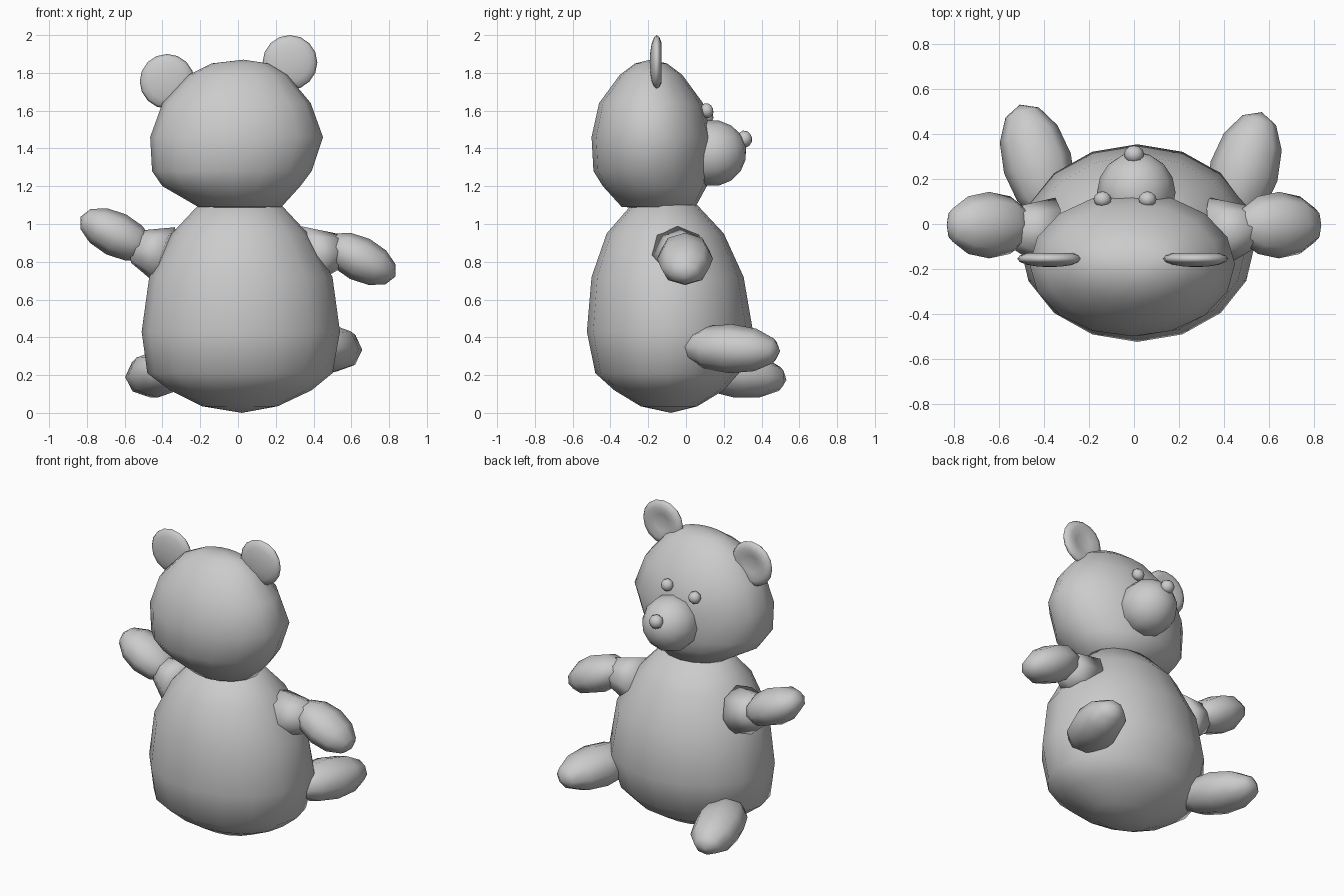
import bpy, bmesh
from math import pi, cos, sin
from mathutils import Matrix, Vector

if "Cube" in bpy.data.objects:
    bpy.data.objects.remove(bpy.data.objects["Cube"])


def finish(bm, name):
    bmesh.ops.recalc_face_normals(bm, faces=bm.faces)
    for f in bm.faces:
        f.smooth = True
    mesh = bpy.data.meshes.new(name)
    bm.to_mesh(mesh)
    bm.free()
    obj = bpy.data.objects.new(name, mesh)
    bpy.context.collection.objects.link(obj)
    return obj


def loft(name, bottom, rings, top, n=16):
    """Skin elliptical rings given as (z, x min, x max, y min, y max)."""
    bm = bmesh.new()
    loops = []
    for z, x0, x1, y0, y1 in rings:
        loops.append([bm.verts.new(((x0 + x1) / 2 + (x1 - x0) / 2 * cos(2 * pi * i / n),
                                    (y0 + y1) / 2 + (y1 - y0) / 2 * sin(2 * pi * i / n), z))
                      for i in range(n)])
    low, high = bm.verts.new(bottom), bm.verts.new(top)
    for i in range(n):
        j = (i + 1) % n
        for a, b in zip(loops, loops[1:]):
            bm.faces.new((a[i], a[j], b[j], b[i]))
        bm.faces.new((low, loops[0][j], loops[0][i]))
        bm.faces.new((high, loops[-1][i], loops[-1][j]))
    return finish(bm, name)


def blob(name, center, size, direction=(1, 0, 0), segs=8, rings=6, dish=False):
    """Ellipsoid whose long axis (local x) follows direction."""
    bm = bmesh.new()
    bmesh.ops.create_uvsphere(bm, u_segments=segs, v_segments=rings, radius=1)
    bm.transform(Matrix.Rotation(pi / 2, 4, 'Y'))
    if dish:
        for v in bm.verts:
            if v.co.x > 0.8:
                v.co.x = 0.3
    turn = Vector(direction).to_track_quat('X', 'Z').to_matrix().to_4x4()
    bm.transform(Matrix.Translation(center) @ turn @ Matrix.Diagonal((*size, 1)))
    return finish(bm, name)


def stub(name, start, end, r1, r2):
    bm = bmesh.new()
    axis = Vector(end) - Vector(start)
    bmesh.ops.create_cone(bm, segments=8, radius1=r1, radius2=r2,
                          depth=axis.length, cap_ends=True)
    turn = axis.to_track_quat('Z', 'Y').to_matrix().to_4x4()
    bm.transform(Matrix.Translation((Vector(start) + Vector(end)) / 2) @ turn)
    return finish(bm, name)


# Pear-shaped body
loft("body", (0.02, -0.08, 0), [
    (0.035, -0.19, 0.21, -0.24, 0.06),
    (0.12, -0.36, 0.39, -0.38, 0.20),
    (0.21, -0.48, 0.50, -0.48, 0.28),
    (0.43, -0.51, 0.54, -0.525, 0.355),
    (0.72, -0.47, 0.50, -0.50, 0.305),
    (0.95, -0.35, 0.37, -0.42, 0.20),
    (1.10, -0.21, 0.23, -0.29, 0.06)], (0.01, -0.12, 1.14))

# Rounded head
loft("head", (0.01, -0.14, 1.08), [
    (1.09, -0.21, 0.23, -0.34, 0.05),
    (1.20, -0.40, 0.33, -0.44, 0.11),
    (1.28, -0.455, 0.39, -0.49, 0.125),
    (1.46, -0.465, 0.45, -0.50, 0.14),
    (1.64, -0.40, 0.385, -0.46, 0.09),
    (1.79, -0.26, 0.26, -0.35, -0.02),
    (1.85, -0.14, 0.16, -0.27, -0.10)], (0.03, -0.19, 1.87))

# Ears, slightly dished on the face side
for side, x, z in (("left", -0.375, 1.755), ("right", 0.275, 1.855)):
    blob(side + "_ear", (x, -0.155, z), (0.037, 0.145, 0.145), (0, 1, 0), 16, 8, True)

# Face on the +y side
blob("snout", (0.01, 0.14, 1.375), (0.18, 0.175, 0.175), (0, 1, 0.2), 12, 8)
blob("nose", (0.0, 0.31, 1.45), (0.04, 0.045, 0.045), (0, 1, 0.2))
for side, x, z in (("left", -0.14, 1.57), ("right", 0.06, 1.60)):
    blob(side + "_eye", (x, 0.11, z), (0.035, 0.04, 0.04), (0, 1, 0.3))

# Arms with shoulder stubs
for side, x, z in (("left", -0.645, 0.945), ("right", 0.645, 0.815)):
    blob(side + "_arm", (x, -0.005, z), (0.21, 0.148, 0.118), (1, 0, -0.5))
stub("left_shoulder", (-0.38, -0.04, 0.83), (-0.54, -0.01, 0.88), 0.16, 0.09)
stub("right_shoulder", (0.36, -0.04, 0.83), (0.54, -0.01, 0.86), 0.16, 0.09)

# Splayed legs
blob("left_leg", (-0.43, 0.27, 0.205), (0.275, 0.155, 0.125), (-0.3, 1, -0.12))
blob("right_leg", (0.49, 0.235, 0.34), (0.275, 0.155, 0.13), (0.3, 1, -0.05))
